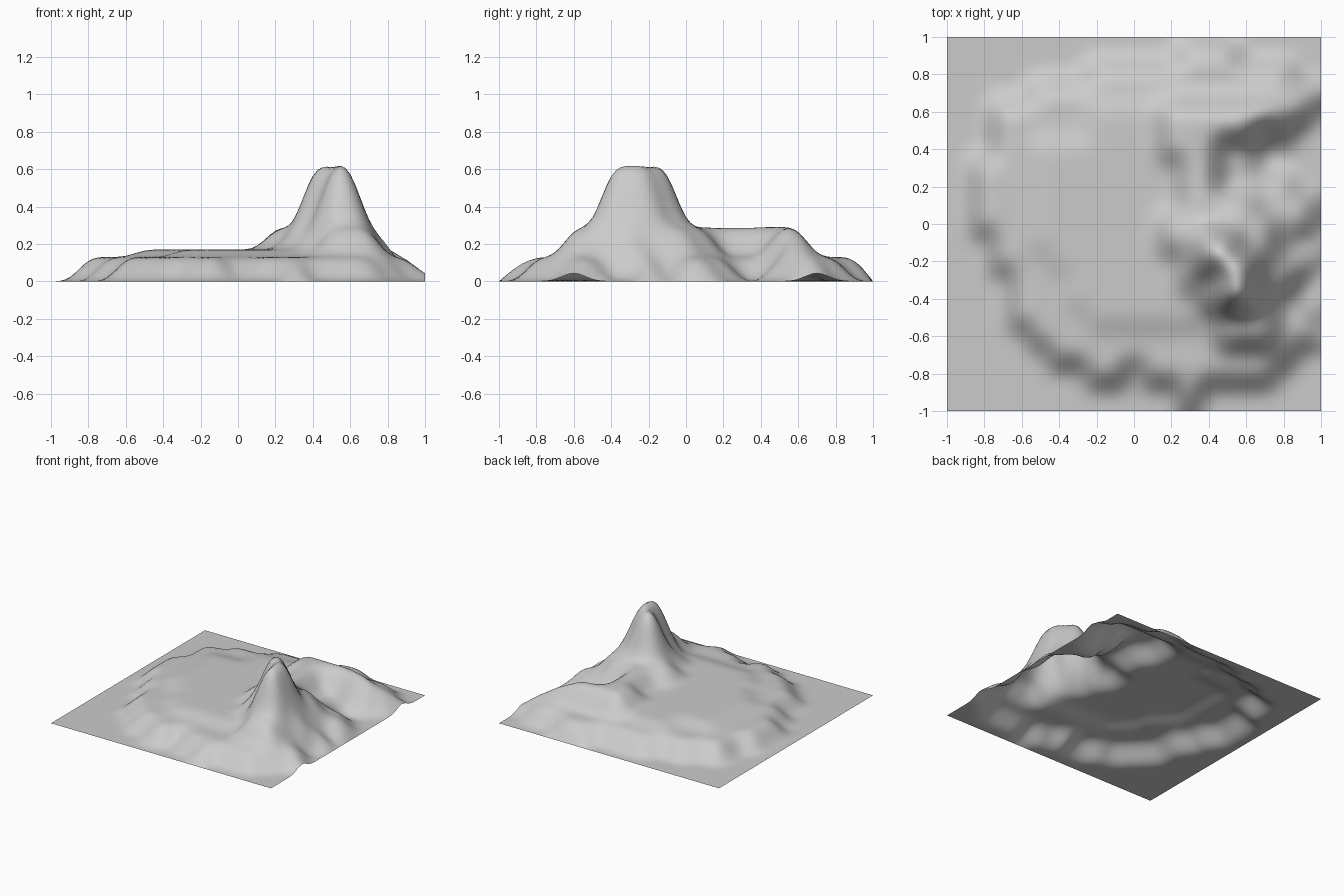
import bpy

if "Cube" in bpy.data.objects:
    bpy.data.objects.remove(bpy.data.objects["Cube"])

N = 10  # grid half-width, one step = 0.1 units

# terraces: (height, first row y, x-span of every row going north), in tenths
TERRACES = [
    # coastal shelf
    (0.13, -9, [(3, 3), (-2, 7), (-4, 8), (-5, 9), (-6, 9), (-6, 8), (-6, 8),
                (-7, 9), (-7, 8), (-8, 9), (-8, 9), (-8, 8), (-8, 6), (-7, 6),
                (-7, 8), (-7, 9), (-5, 9), (-2, 8), (3, 5)]),
    # inner plateau
    (0.17, -5, [(-2, 4), (-3, 4), (-3, 4), (-4, 4), (-5, 4), (-5, 4), (-5, 4),
                (-5, 4), (-5, 4), (-5, 4), (-2, 4), (-2, 4)]),
    # shoulder around the peak and the northern ridge
    (0.29, -6, [(5, 7), (5, 7), (4, 7), (3, 7), (3, 7), (2, 7), (2, 7), (3, 6),
                (3, 4), (3, 4), (2, 4), (2, 6), (2, 7)]),
    # twin summit
    (0.63, -4, [(5, 6), (5, 6), (4, 6), (4, 5)]),
]
# single-point notches and spurs
DETAILS = {(0, -8): 0, (10, -6): 0.065, (10, 7): 0.065, (8, -3): 0.24, (8, 6): 0.2}

height = {}
for z, y0, spans in TERRACES:
    for j, (a, b) in enumerate(spans):
        for x in range(a, b + 1):
            height[x, y0 + j] = z
height.update(DETAILS)

# terrain sheet: coarse height grid, subdivided smooth
R = range(-N, N + 1)
W = 2 * N + 1
verts = [(x / N, y / N, height.get((x, y), 0)) for y in R for x in R]
faces = [(i, i + 1, i + W + 1, i + W)
         for r in range(2 * N) for i in range(r * W, r * W + 2 * N)]
mesh = bpy.data.meshes.new("island_terrain")
mesh.from_pydata(verts, [], faces)
mesh.polygons.foreach_set("use_smooth", [True] * len(faces))
terrain = bpy.data.objects.new("island_terrain", mesh)
bpy.context.collection.objects.link(terrain)
sub = terrain.modifiers.new("smooth", "SUBSURF")
sub.levels = sub.render_levels = 2
sub.boundary_smooth = 'PRESERVE_CORNERS'
